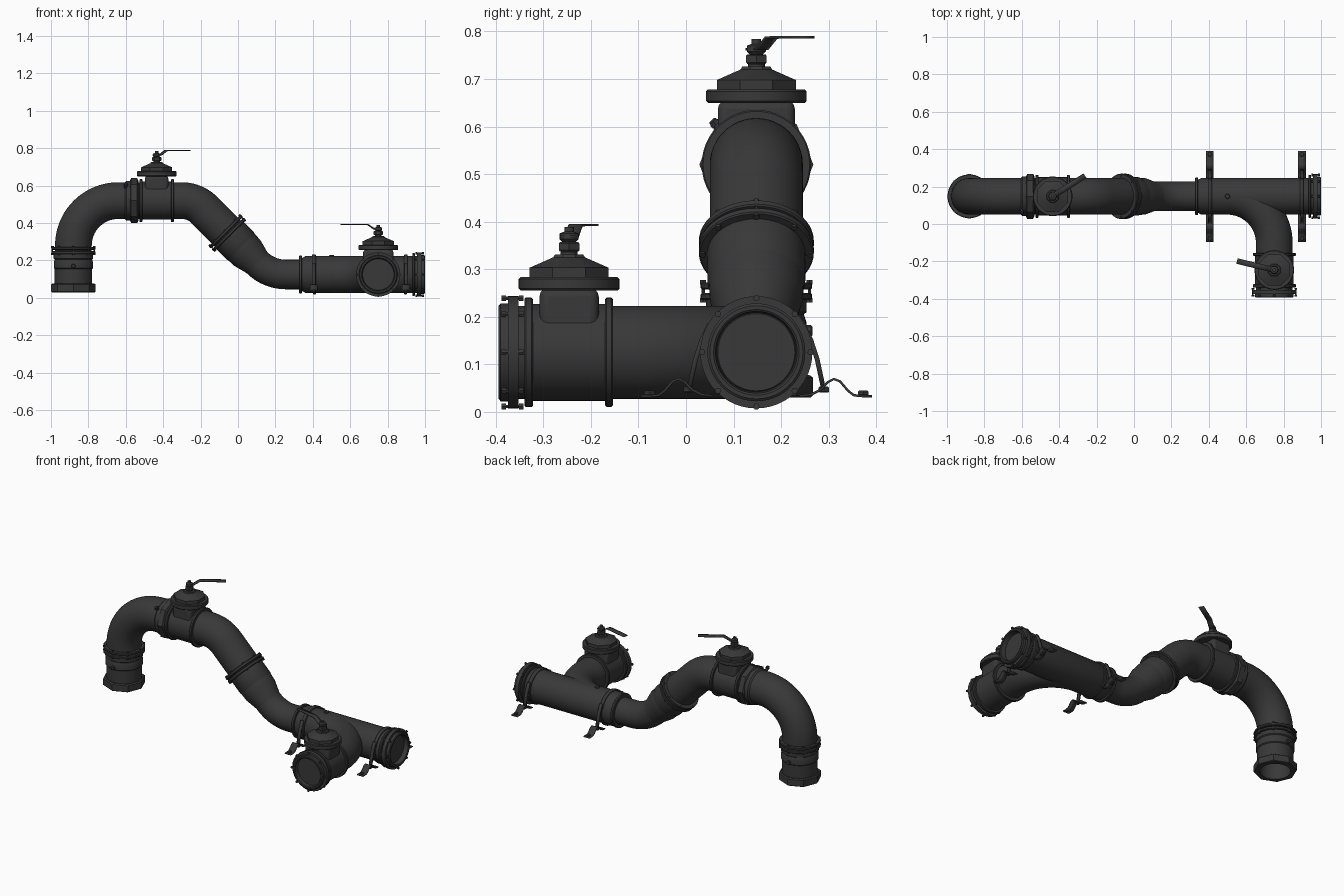
import bpy, bmesh, math
from mathutils import Vector as V, Matrix

if "Cube" in bpy.data.objects:
    bpy.data.objects.remove(bpy.data.objects["Cube"])

mat = bpy.data.materials.new("dark_iron")
mat.diffuse_color = (0.04, 0.04, 0.04, 1)
mat.use_nodes = True
mat.node_tree.nodes["Principled BSDF"].inputs["Base Color"].default_value = mat.diffuse_color
X, Y, Z = V((1, 0, 0)), V((0, 1, 0)), V((0, 0, 1))
YC, ZC = 0.148, 0.125          # main run centre lines
R = 0.098                      # pipe radius


def finish(name, bm, angle=35):
    bmesh.ops.recalc_face_normals(bm, faces=bm.faces)
    me = bpy.data.meshes.new(name)
    bm.to_mesh(me)
    bm.free()
    for p in me.polygons:
        p.use_smooth = True
    me.set_sharp_from_angle(angle=math.radians(angle))
    me.materials.append(mat)
    ob = bpy.data.objects.new(name, me)
    bpy.context.collection.objects.link(ob)
    return ob


def skin(name, rings, closed=False, angle=35):
    """Bridge rings of points; cap the ends unless the profile is closed."""
    bm = bmesh.new()
    vs = [[bm.verts.new(p) for p in ring] for ring in rings]
    n = len(vs[0])
    pairs = list(zip(vs, vs[1:])) + ([(vs[-1], vs[0])] if closed else [])
    for a, b in pairs:
        for i in range(n):
            j = (i + 1) % n
            bm.faces.new((a[i], a[j], b[j], b[i]))
    if not closed:
        bm.faces.new(vs[0])
        bm.faces.new(vs[-1])
    return finish(name, bm, angle)


def circle(c, u, w, r, n, ph=0.0):
    return [c + u * (r * math.cos(ph + 2 * math.pi * i / n)) + w * (r * math.sin(ph + 2 * math.pi * i / n))
            for i in range(n)]


def frame(axis):
    u = Z.cross(axis) if abs(axis.z) < 0.9 else X.copy()
    u.normalize()
    return u, axis.cross(u)


def lathe(name, c, axis, prof, n=48, closed=False, ph=0.0):
    """Turned part: profile is (distance along axis, radius)."""
    u, w = frame(axis)
    return skin(name, [circle(c + axis * t, u, w, r, n, ph) for t, r in prof], closed, 30 if n > 12 else 20)


def disc(name, c, axis, t0, t1, r, n=48, b=0.003):
    return lathe(name, c, axis, [(t0, r - b), (t0 + b, r), (t1 - b, r), (t1, r - b)], n)


def arc(corner, d0, d1, rad, n=14):
    """Fillet points between direction d0 arriving and d1 leaving at corner."""
    ang = d0.angle(d1)
    start = corner - d0 * rad * math.tan(ang / 2)
    side = (d1 - d0 * d0.dot(d1)).normalized()
    return [start + d0 * rad * math.sin(ang * i / n) + side * rad * (1 - math.cos(ang * i / n)) for i in range(n + 1)]


def pipe(name, pts, normal, radii, n=48):
    rings = []
    for i, p in enumerate(pts):
        t = (pts[min(i + 1, len(pts) - 1)] - pts[max(i - 1, 0)]).normalized()
        rings.append(circle(p, normal, t.cross(normal), radii[i], n))
    return skin(name, rings)


def ribbon(name, pts, wdir, width, thick):
    bm = bmesh.new()
    rows = [(bm.verts.new(p - wdir * width / 2), bm.verts.new(p + wdir * width / 2)) for p in pts]
    for a, b in zip(rows, rows[1:]):
        bm.faces.new((a[0], a[1], b[1], b[0]))
    ob = finish(name, bm)
    m = ob.modifiers.new("thickness", 'SOLIDIFY')
    m.thickness, m.offset = thick, 0
    return ob


def bolts(name, c, axis, t0, t1, rad, count, ph=0.0):
    """Hex bolts through a flange, with a thin shank between nut and head."""
    u, w = frame(axis)
    for i, p in enumerate(circle(c, u, w, rad, count, ph)):
        lathe(f"{name}_bolt_{i}", p, axis, [(t0, .007), (t0 + .009, .007), (t0 + .009, .004),
              (t1 - .009, .004), (t1 - .009, .007), (t1, .007)], 6)


def valve(name, c, axis, lever_dir):
    side = Z.cross(axis)
    # pipe body with end rings
    lathe(name + "_body", c, axis, [(-.09, R + .004), (.09, R + .004)])
    for s in (-.084, .084):
        disc(name + "_ring", c + axis * s, axis, -.008, .008, .115)
    # rounded square neck
    bm = bmesh.new()
    bmesh.ops.create_cube(bm, size=1)
    for v in bm.verts:
        v.co = c + axis * v.co.x * .125 + side * v.co.y * .162 + Z * (v.co.z * .1 + .085)
    ob = finish(name + "_neck", bm)
    m = ob.modifiers.new("round", 'BEVEL')
    m.width, m.segments = .018, 3
    # cover flange, faceted bonnet, stem stack
    disc(name + "_cover_flange", c, Z, .130, .158, .106, 48, .004)
    bonnet_ph = math.pi / 8
    lathe(name + "_bonnet", c, Z, [(.155, .09), (.178, .09), (.182, .08), (.200, .036), (.206, .032)], 8, ph=bonnet_ph)
    disc(name + "_gland", c, Z, .20, .214, .018, 16)
    disc(name + "_gland_nut", c, Z, .212, .232, .025, 6)
    lathe(name + "_stem", c, Z, [(.23, .012), (.238, .02), (.25, .02), (.254, .010), (.264, .010)], 12)
    # cranked hand lever
    d = lever_dir.normalized()
    ribbon(name + "_lever", [c + d * a + Z * h for a, h in
           ((-.018, .243), (.022, .243), (.038, .254), (.058, .267), (.09, .268), (.205, .268))], Z.cross(d), .03, .005)


def end_cap(name, c, axis):
    """Bolted end with a recessed blank; c is the outermost face."""
    lathe(name + "_end_rim", c, axis, [(-.03, .02), (-.03, .083), (-.003, .086), (0, .09), (0, .098), (-.004, .103),
          (-.02, .103), (-.02, .118), (-.042, .118), (-.042, .02)], closed=True)
    disc(name + "_blank", c, axis, -.04, -.028, .084)
    disc(name + "_back_flange", c, axis, -.068, -.054, .115)
    bolts(name, c, axis, -.052, -.006, .114, 8)


def P(x, z):
    return V((x, YC, z))


# Vertical inlet, tall bend, top run and upper 45 degree bend
D = V((1, 0, -1)).normalized()
TOP = .52
pts = [P(-.88, .24)] + arc(P(-.88, TOP), Z, X, .24, 20) + arc(P(-.23, TOP), X, D, .17) + [P(-.055, .345)]
pipe("upper_pipe", pts, Y, [R] * len(pts))

# Open inlet tail piece with faceted nut
foot = P(-.88, .03)
lathe("inlet_pipe", foot, Z, [(.0, .084), (.0, .1), (.22, .1), (.22, .084)], closed=True)
lathe("inlet_nut", foot, Z, [(0, .094), (0, .114), (.004, .119), (.042, .119), (.047, .112), (.047, .094)], 8, True)
lathe("inlet_coupling", foot, Z, [(.125, .1), (.13, .105), (.16, .105), (.175, .1), (.18, .106), (.205, .106)])
disc("inlet_flange_lower", foot, Z, .205, .22, .117)
disc("inlet_flange_upper", foot, Z, .227, .242, .117)
bolts("inlet", foot, Z, .2, .247, .112, 8, 0)
for s in (-1, 1):
    disc("inlet_set_screw", foot + Y * s * .1 + Z * .14, Y * s, 0, .018, .012, 8)

# Union nut on the top run
un = P(-.555, TOP)
lathe("union_nut", un, X, [(-.022, .108), (-.016, .12), (.016, .12), (.022, .108)], 8)
lathe("union_sleeve", un + X * -.03, X, [(-.02, .098), (-.012, .106), (.02, .106)])
disc("union_boss", P(-.6, TOP) + V((0, -.062, .062)), V((0, -1, 1)).normalized(), 0, .045, .009, 8)
disc("union_boss_nut", P(-.6, TOP) + V((0, -.062, .062)), V((0, -1, 1)).normalized(), .028, .04, .013, 6)

# Flange pair on the slope
fl = P(-.057, .347)
disc("slope_flange_upper", fl, D, -.02, -.003, .121)
disc("slope_flange_lower", fl, D, .003, .02, .121)
bolts("slope", fl, D, -.025, .025, .113, 8)

# Reducer and narrow lower bend, flaring to the main run
bend = arc(P(.165, ZC), D, X, .22)
pts = [P(-.055, .345), P(.02, .27), P(.05, .24)] + bend + [P(.325, ZC), P(.36, ZC), P(.96, ZC)]
pipe("lower_pipe", pts, Y, [.1, .1, .098] + [.079] * len(bend) + [.079, R, R])
lathe("reducer_socket", fl, D, [(.015, R), (.02, .103), (.10, .103), (.145, .081)])

# Side branch elbow leaving the main run
pts = arc(V((.75, YC, ZC)), X, -Y, .25, 20) + [V((.75, -.37, ZC))]
pipe("branch_pipe", pts, Z, [R] * len(pts))

# Two valves and two bolted ends
valve("upper_valve", P(-.435, TOP), X, V((.17, .108, 0)))
valve("branch_valve", V((.75, -.246, ZC)), Y, V((-.2, .048, 0)))
end_cap("main", P(1.0, ZC), X)
end_cap("branch", V((.75, -.394, ZC)), -Y)

# Collars and small bosses along the main run
for x in (.335, .41, .895):
    disc("pipe_collar", P(x, ZC), X, -.008, .008, .101 if x < .4 else .106)
disc("main_boss", P(.5, ZC), Z, .08, .104, .014, 8)
for x in (.41, .9):
    disc("drain_boss", P(x, .06), Z, -.028, .01, .02, 6)

# Pipe straps with springy wall feet
for x in (.405, .898):
    hoop = [P(x, ZC) + Y * .104 * math.cos(a) + Z * .104 * math.sin(a)
            for a in (math.radians(15 + 150 * i / 20) for i in range(21))]
    ribbon("strap_hoop", hoop, X, .018, .008)
    for s in (-1, 1):
        def Q(y, z):
            return V((x, YC + s * y, z))
        ribbon("strap_leg", [Q(.098, .185), Q(.115, .15), Q(.128, .11), Q(.142, .045)], X, .018, .010)
        ribbon("strap_foot", [Q(.09, .033), Q(.115, .036), Q(.135, .046), Q(.15, .062), Q(.163, .069), Q(.176, .064),
               Q(.193, .044), Q(.205, .035), Q(.218, .033), Q(.243, .033)], X, .042, .005)
        disc("strap_leg_bolt", Q(.142, .04), Z, 0, .013, .013, 6)
        disc("strap_foot_bolt", Q(.225, .033), Z, 0, .012, .013, 6)
